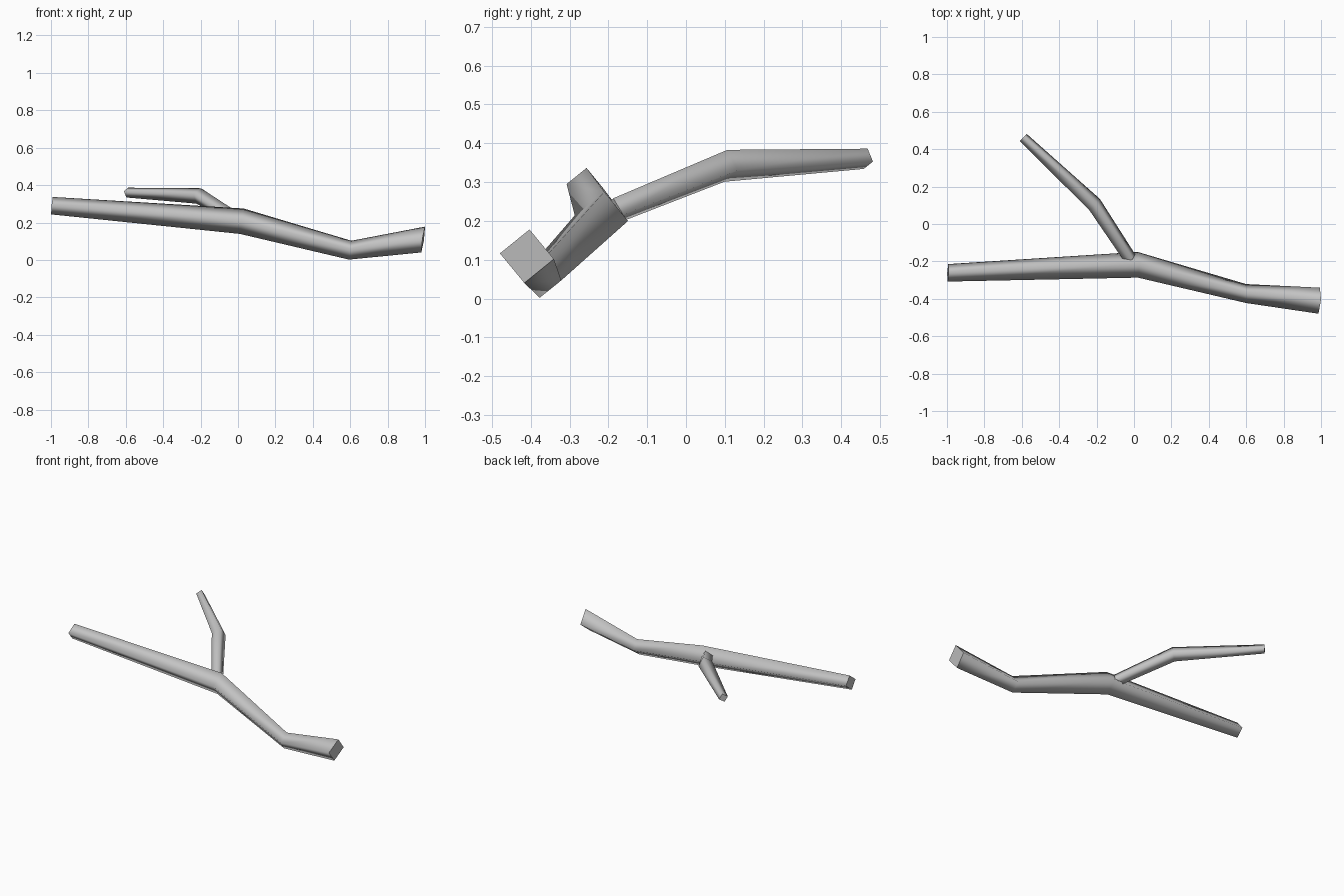
import bpy, bmesh, math
from mathutils import Vector

cube = bpy.data.objects.get("Cube")
if cube:
    bpy.data.objects.remove(cube, do_unlink=True)

grey = bpy.data.materials.new("plain_grey")
grey.use_nodes = True
colour = (0.55, 0.55, 0.55, 1)
grey.diffuse_color = colour
grey.node_tree.nodes["Principled BSDF"].inputs["Base Color"].default_value = colour


def limb(name, rings, roll):
    """Loft a four-sided limb through rings of (centre, direction, radius)."""
    bm = bmesh.new()
    loops = []
    for centre, direction, radius in rings:
        along = Vector(direction).normalized()
        side = Vector((0, 0, 1)).cross(along).normalized()
        up = along.cross(side)
        loop = []
        for k in range(4):
            a = math.radians(roll + 90 * k)
            offset = side * math.cos(a) + up * math.sin(a)
            loop.append(bm.verts.new(Vector(centre) + offset * radius))
        loops.append(loop)
    # rounded-looking sides
    for a, b in zip(loops, loops[1:]):
        for k in range(4):
            n = (k + 1) % 4
            bm.faces.new((a[k], a[n], b[n], b[k])).smooth = True
    # flat, sharp-edged end caps
    for loop in (loops[0], loops[-1]):
        cap = bm.faces.new(loop)
        for edge in cap.edges:
            edge.smooth = False
    bmesh.ops.recalc_face_normals(bm, faces=bm.faces)
    mesh = bpy.data.meshes.new(name)
    bm.to_mesh(mesh)
    bm.free()
    mesh.materials.append(grey)
    obj = bpy.data.objects.new(name, mesh)
    bpy.context.collection.objects.link(obj)
    return obj


# Long bent main stem, thick end first
limb("main_stem", [
    ((0.99, -0.41, 0.109), (1, -0.07, -0.14), 0.07),
    ((0.6, -0.372, 0.052), (1, 0, -0.12), 0.051),
    ((0.02, -0.218, 0.207), (1, 0, -0.14), 0.069),
    ((-0.995, -0.261, 0.29), (1, -0.04, -0.09), 0.047),
], -6)

# Thin side twig growing from the bend
limb("side_twig", [
    ((-0.02, -0.185, 0.225), (0.6, -0.8, -0.3), 0.036),
    ((-0.21, 0.103, 0.342), (0.72, -0.69, -0.15), 0.043),
    ((-0.592, 0.463, 0.36), (0.72, -0.69, 0), 0.027),
], -15)
